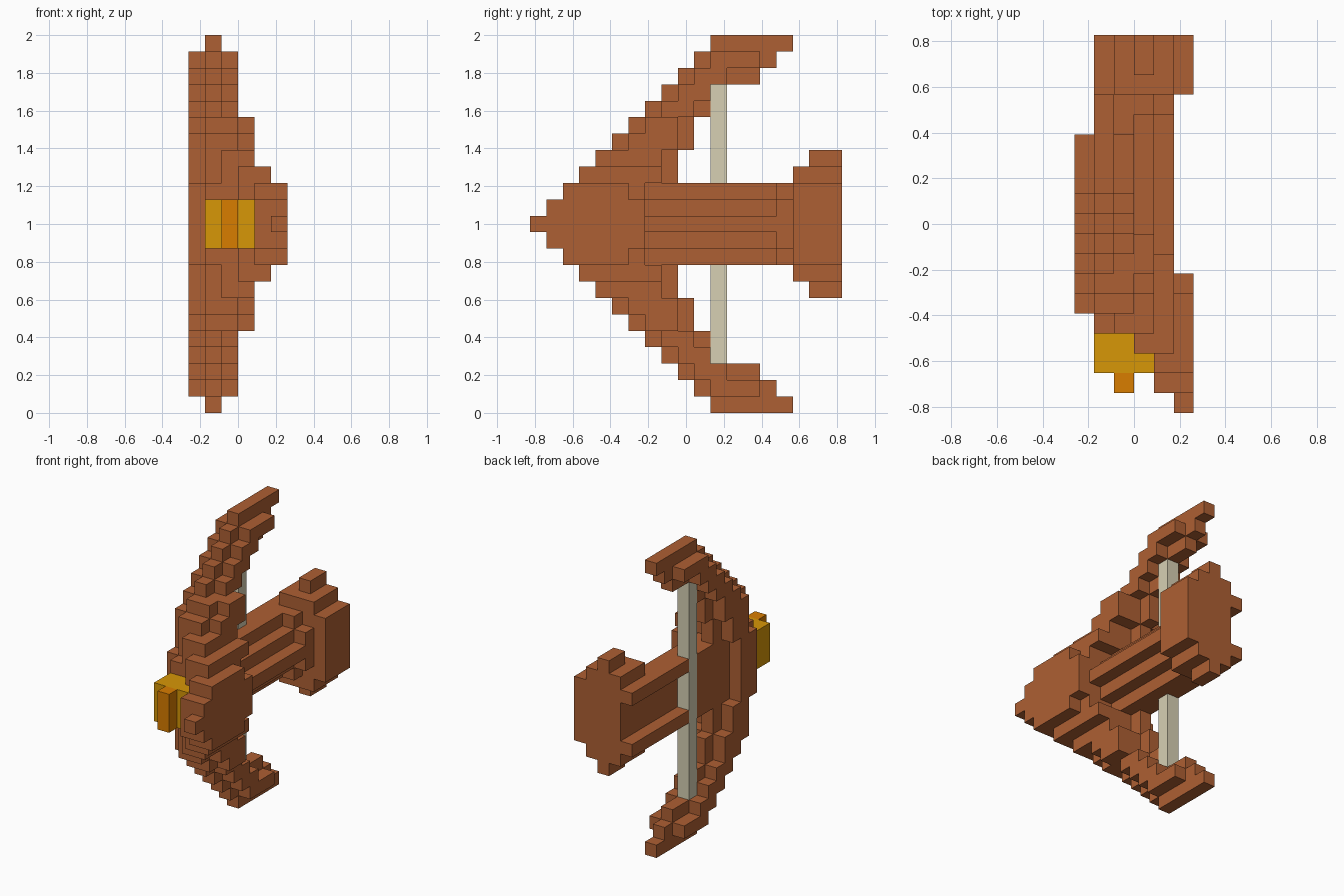
import bpy, bmesh
from mathutils import Vector

if "Cube" in bpy.data.objects:
    bpy.data.objects.remove(bpy.data.objects["Cube"], do_unlink=True)

U = 2 / 23                       # size of one block
ORIGIN = Vector((-3 * U, -9.5 * U, 0))
MID = 22                         # rows k and MID - k mirror each other


def material(name, rgb):
    m = bpy.data.materials.new(name)
    m.use_nodes = True
    m.diffuse_color = (*rgb, 1)
    bsdf = m.node_tree.nodes["Principled BSDF"]
    bsdf.inputs["Base Color"].default_value = (*rgb, 1)
    bsdf.inputs["Roughness"].default_value = 0.8
    return m


wood = material("brown wood", (0.42, 0.115, 0.033))
gold = material("gold", (0.68, 0.31, 0.002))
amber = material("dark amber", (0.69, 0.205, 0.0))
cord = material("pale cord", (0.68, 0.63, 0.455))


def box(x0, x1, y0, y1, z0, z1):
    """Cells of a block range (inclusive), mirrored top to bottom."""
    return {(i, j, kk)
            for i in range(x0, x1 + 1) for j in range(y0, y1 + 1)
            for k in range(z0, z1 + 1) for kk in (k, MID - k)}


def build(name, cells, mat):
    """Make the outer skin of a set of cells."""
    bm = bmesh.new()
    verts = {}

    def vert(p):
        if p not in verts:
            verts[p] = bm.verts.new(ORIGIN + Vector(p) * U)
        return verts[p]

    for c in sorted(cells):
        for axis in range(3):
            for side in (0, 1):
                n = list(c)
                n[axis] += 2 * side - 1
                if tuple(n) in cells:
                    continue
                a, b = (axis + 1) % 3, (axis + 2) % 3
                ring = []
                for da, db in ((0, 0), (1, 0), (1, 1), (0, 1)):
                    p = list(c)
                    p[axis] += side
                    p[a] += da
                    p[b] += db
                    ring.append(vert(tuple(p)))
                bm.faces.new(ring if side else ring[::-1])
    # merge coplanar squares into larger flat faces
    bmesh.ops.dissolve_limit(bm, angle_limit=0.01, verts=bm.verts[:], edges=bm.edges[:])
    me = bpy.data.meshes.new(name)
    bm.to_mesh(me)
    bm.free()
    me.materials.append(mat)
    ob = bpy.data.objects.new(name, me)
    bpy.context.collection.objects.link(ob)


# Curved bow: for each layer across x, rows with first and last block along y
layers = {
    0: {21: (11, 13), 20: (10, 11), 19: (9, 10), 18: (8, 9),
        17: (7, 8), 16: (6, 8), 15: (6, 7), 14: (6, 7)},
    1: {22: (11, 15), 21: (10, 14), 20: (9, 13), 19: (8, 10), 18: (7, 10),
        17: (6, 9), 16: (5, 9), 15: (5, 8), 14: (5, 8)},
    2: {21: (11, 13), 20: (10, 11), 19: (9, 10), 18: (8, 9),
        17: (6, 8), 16: (5, 8), 15: (4, 7), 14: (4, 7)},
    3: {17: (7, 8), 16: (6, 8), 15: (4, 7), 14: (3, 7)},
    4: {14: (3, 7)},
}
limbs = set()
for i, rows in layers.items():
    for k, (a, b) in rows.items():
        limbs |= box(i, i, a, b, k, k)
build("bow_limbs", limbs, wood)

# Central grip
grip = (box(0, 0, 5, 6, 11, 13) | box(1, 1, 4, 10, 11, 13)
        | box(2, 2, 4, 8, 11, 13) | box(3, 3, 3, 6, 11, 13))
build("grip", grip, wood)

# Pointed head plate on the left side
head = (box(4, 4, 2, 6, 13, 13) | box(4, 4, 1, 6, 11, 12) | box(5, 5, 2, 5, 13, 13)
        | box(5, 5, 1, 6, 11, 12) | box(5, 5, 0, 0, 11, 11))
build("head_plate", head, wood)

# Ridged shaft, channelled on the right side, with a collar before the butt
shaft = (box(1, 1, 12, 15, 13, 13) | box(2, 2, 9, 15, 11, 13) | box(3, 3, 7, 14, 11, 12)
         | box(4, 4, 7, 14, 11, 11) | box(3, 3, 15, 15, 11, 13) | box(4, 4, 15, 15, 11, 12))
build("shaft", shaft, wood)

# Stepped butt block, with the channel running through it
butt = (box(1, 1, 16, 18, 13, 13) | box(2, 4, 16, 18, 11, 14)
        | box(5, 5, 16, 18, 11, 13) | box(3, 3, 17, 18, 15, 15))
build("butt", butt, wood)

# Bow string
build("string", box(1, 1, 11, 11, 11, 19), cord)

# Gold ornament and its amber front stud
build("ornament", box(1, 2, 2, 3, 11, 12) | box(3, 3, 2, 2, 11, 12), gold)
build("ornament_stud", box(2, 2, 1, 1, 11, 12), amber)
